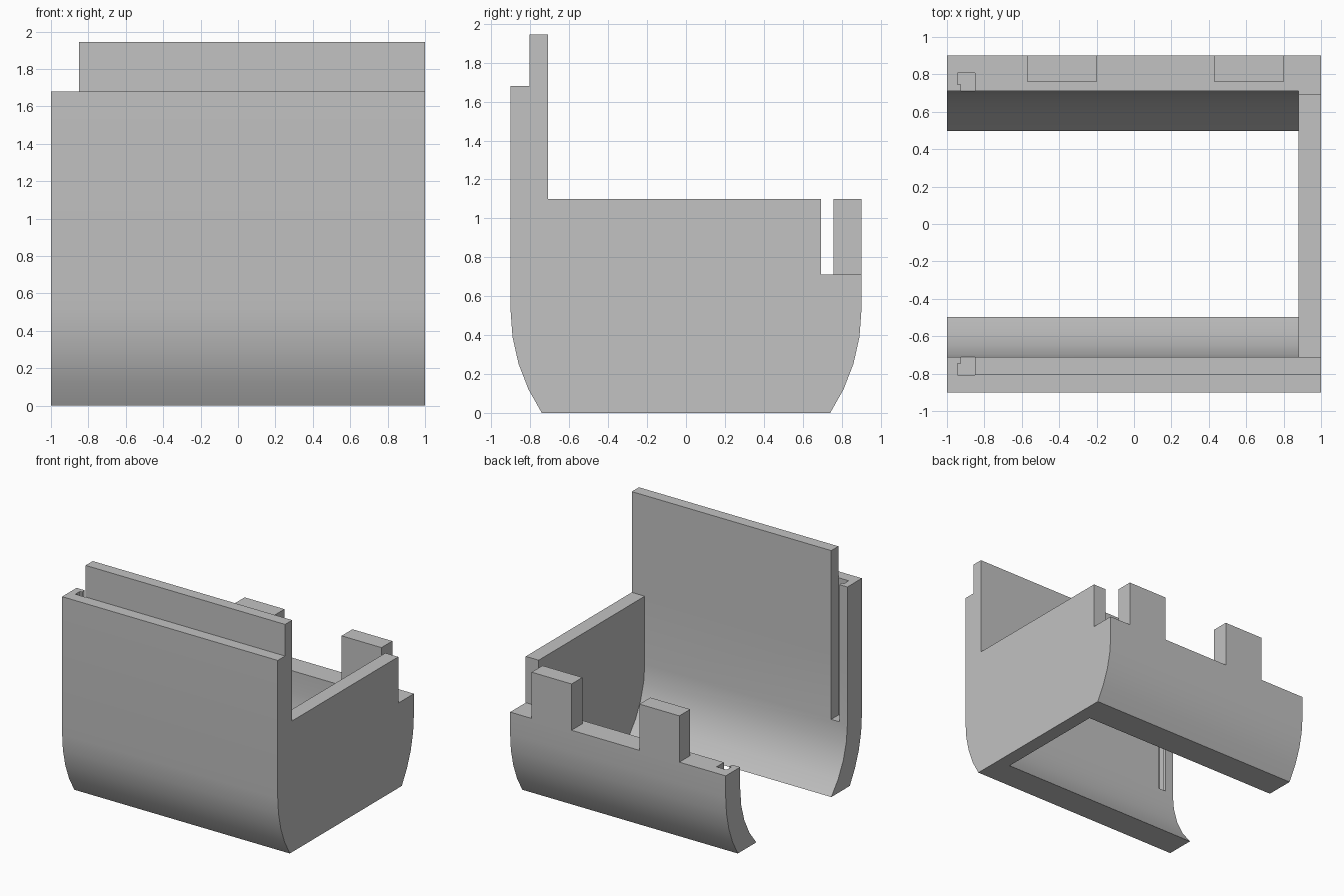
import bpy
import bmesh
from math import sin, cos, asin, radians
from mathutils import Vector

default = bpy.data.objects.get("Cube")
if default:
    bpy.data.objects.remove(default, do_unlink=True)

OUT, INN = 0.902, 0.71       # half depth outside and inside
BEND = 0.53                  # height where the walls start to curve in
STEPS = 4
RIM, SIDE, LIP, TOP = 0.712, 1.10, 1.68, 1.945

grey = bpy.data.materials.new("light grey")
grey.use_nodes = True
colour = (0.54, 0.54, 0.54, 1)
grey.diffuse_color = colour
grey.node_tree.nodes["Principled BSDF"].inputs["Base Color"].default_value = colour


def prism(name, points, start, end, axis):
    """Extrude a profile along x (points are y, z) or z (points are x, y)."""
    def place(a, b, h):
        return Vector((h, a, b)) if axis == "x" else Vector((a, b, h))
    bm = bmesh.new()
    face = bm.faces.new([bm.verts.new(place(a, b, start)) for a, b in points])
    grown = bmesh.ops.extrude_face_region(bm, geom=[face])
    verts = [g for g in grown["geom"] if isinstance(g, bmesh.types.BMVert)]
    bmesh.ops.translate(bm, verts=verts, vec=place(0, 0, end - start))
    bmesh.ops.recalc_face_normals(bm, faces=bm.faces)
    mesh = bpy.data.meshes.new(name)
    bm.to_mesh(mesh)
    bm.free()
    mesh.materials.append(grey)
    obj = bpy.data.objects.new(name, mesh)
    bpy.context.collection.objects.link(obj)
    return obj


def box(name, x0, x1, y0, y1, z0, z1):
    return prism(name, [(x0, y0), (x1, y0), (x1, y1), (x0, y1)], z0, z1, "z")


def curve_in(half, radius):
    """Wall curve from the bend down to the floor, on the +y side."""
    sweep = asin(BEND / radius)
    angles = [sweep * i / STEPS for i in range(STEPS + 1)]
    return [(half - radius * (1 - cos(a)), BEND - radius * sin(a)) for a in angles]


def mirror(points):
    return [(-y, z) for y, z in reversed(points)]


# Solid body with the stepped side outline
outer = curve_in(OUT, 0.955)
top_line = [(-OUT, LIP), (-0.805, LIP), (-0.805, TOP), (-INN, TOP),
            (-INN, SIDE), (0.695, SIDE), (0.695, RIM), (0.758, RIM),
            (0.758, SIDE), (OUT, SIDE)]
housing = prism("housing", outer + mirror(outer) + top_line, -1, 1, "x")

# Open cavity, leaving the end wall on the left
inner = curve_in(INN, 0.765)
floor_y = inner[-1][0]
cavity = [(INN, 3)] + inner + [(floor_y, -0.2), (-floor_y, -0.2)] + mirror(inner) + [(-INN, 3)]
cutters = [prism("cavity_cutter", cavity, -1.2, 0.88, "x")]

# Gaps beside the two back tabs
for x0, x1 in ((-1.2, -0.57), (-0.20, 0.43), (0.80, 1.2)):
    cutters.append(box("tab_gap_cutter", x0, x1, 0.73, 1.2, RIM, 1.5))

# Shortened end of the raised front lip
cutters.append(box("lip_cutter", -1.2, -0.85, -1.2, 0, LIP, 2.5))

# Keyed upright grooves at the open end of both walls
for side in (-1, 1):
    key = [(-0.85, 0.66), (-0.85, 0.808), (-0.943, 0.808),
           (-0.943, 0.745), (-0.925, 0.745), (-0.925, 0.66)]
    cutters.append(prism("groove_cutter", [(x, y * side) for x, y in key], BEND, 2.5, "z"))

bpy.ops.object.select_all(action="DESELECT")
bpy.context.view_layer.objects.active = housing
housing.select_set(True)
for cutter in cutters:
    cutter.hide_render = True
    cut = housing.modifiers.new("cut", "BOOLEAN")
    cut.operation = "DIFFERENCE"
    cut.solver = "EXACT"
    cut.object = cutter
    bpy.ops.object.modifier_apply(modifier=cut.name)
    bpy.data.objects.remove(cutter, do_unlink=True)

bpy.ops.object.shade_smooth_by_angle(angle=radians(25))
